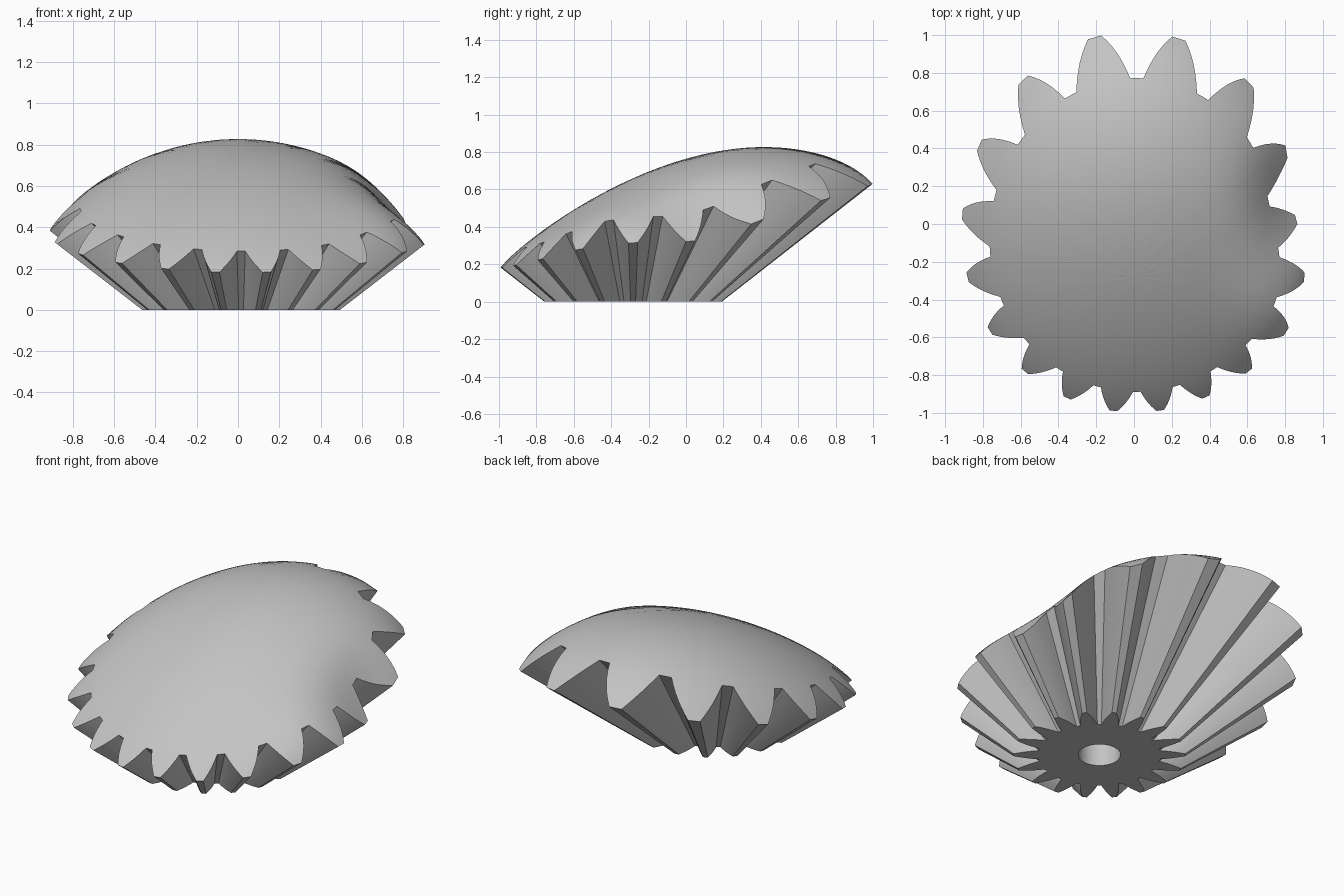
import bpy, bmesh, math
from mathutils import Vector

cube = bpy.data.objects.get("Cube")
if cube:
    bpy.data.objects.remove(cube)

TEETH = 18
APEX = Vector((0.015, -0.283, -0.37))   # where all the tooth lines meet
ROOT, MID, TIP = 0.925, 1.11, 1.295     # radius per unit of height above the apex
HOLE_RADIUS, HOLE_DEPTH = 0.118, 0.16
DOME_RINGS = 20
TILT = math.atan(0.21)


def tooth_profile():
    """Angle and slope of one tooth, with its flanks subdivided."""
    corners = [(-10, ROOT), (-8.1, ROOT), (-4.9, MID), (-1.6, TIP), (1.6, TIP), (4.9, MID), (8.1, ROOT), (10, ROOT)]
    points = []
    for (a0, k0), (a1, k1) in zip(corners, corners[1:]):
        steps = 3 if k0 != k1 else 1
        for i in range(steps):
            f = i / steps
            points.append((a0 + (a1 - a0) * f, k0 + (k1 - k0) * f))
    return points


def above_dome(p):
    """Positive outside the tilted dome, negative inside."""
    y, z = p.y, p.z - 0.41
    u = y * math.cos(TILT) + z * math.sin(TILT)
    v = z * math.cos(TILT) - y * math.sin(TILT)
    half_width = 0.945 - 0.05 * u
    fall = max(0.0, 1 - (u / 1.1) ** 2 - (p.x / half_width) ** 2)
    dent = 0.15 * math.exp(-(p.x - 0.87) ** 2 / 0.04 - (y - 0.15) ** 2 / 0.08)
    bulge = 0.06 * math.exp(-((p.x - 0.82) ** 2 + (y + 0.5) ** 2) / 0.09)
    return v - 0.44 * fall ** 0.7 * (1 + 0.25 * u) + 0.1 + dent - bulge


def dome_point(angle, slope):
    """Follow a line from the apex until it meets the dome."""
    ray = Vector((slope * math.cos(angle), slope * math.sin(angle), 1))
    low, high = 0.3, 2.2
    for _ in range(32):
        t = (low + high) / 2
        if above_dome(APEX + ray * t) < 0:
            low = t
        else:
            high = t
    return APEX + ray * low


outline = [(math.radians(a + 360 * n / TEETH), k) for n in range(TEETH) for a, k in tooth_profile()]
bm = bmesh.new()


def ring(place):
    return [bm.verts.new(place(a, k)) for a, k in outline]


def bridge(first, second):
    n = len(first)
    for i in range(n):
        j = (i + 1) % n
        bm.faces.new((first[i], first[j], second[j], second[i]))


def close(loop, co):
    centre = bm.verts.new(co)
    for i in range(len(loop)):
        bm.faces.new((loop[i], loop[(i + 1) % len(loop)], centre))


def bore(z):
    return ring(lambda a, k: (APEX.x + HOLE_RADIUS * math.cos(a), APEX.y + HOLE_RADIUS * math.sin(a), z))


# Blind bore, flat base and straight tooth sides
bore_end, bore_lip = bore(HOLE_DEPTH), bore(0)
base = ring(lambda a, k: APEX - APEX.z * Vector((k * math.cos(a), k * math.sin(a), 1)))
rim = ring(dome_point)
bridge(bore_end, bore_lip)
bridge(bore_lip, base)
bridge(base, rim)
close(bore_end, (APEX.x, APEX.y, HOLE_DEPTH))

# Domed top, in rings shrinking to its middle
previous = rim
for i in range(1, DOME_RINGS):
    s = 1 - i / DOME_RINGS
    current = ring(lambda a, k: dome_point(a, k * s))
    bridge(previous, current)
    previous = current
close(previous, dome_point(0, 0))

bmesh.ops.recalc_face_normals(bm, faces=bm.faces)
mesh = bpy.data.meshes.new("domed_bevel_gear")
bm.to_mesh(mesh)
bm.free()
gear = bpy.data.objects.new("domed_bevel_gear", mesh)
bpy.context.collection.objects.link(gear)

# Single plain grey
grey = bpy.data.materials.new("plain_grey")
grey.use_nodes = True
colour = (0.55, 0.55, 0.55, 1)
grey.diffuse_color = colour
grey.node_tree.nodes["Principled BSDF"].inputs["Base Color"].default_value = colour
mesh.materials.append(grey)

bpy.context.view_layer.objects.active = gear
gear.select_set(True)
bpy.ops.object.shade_smooth_by_angle(angle=math.radians(25))
